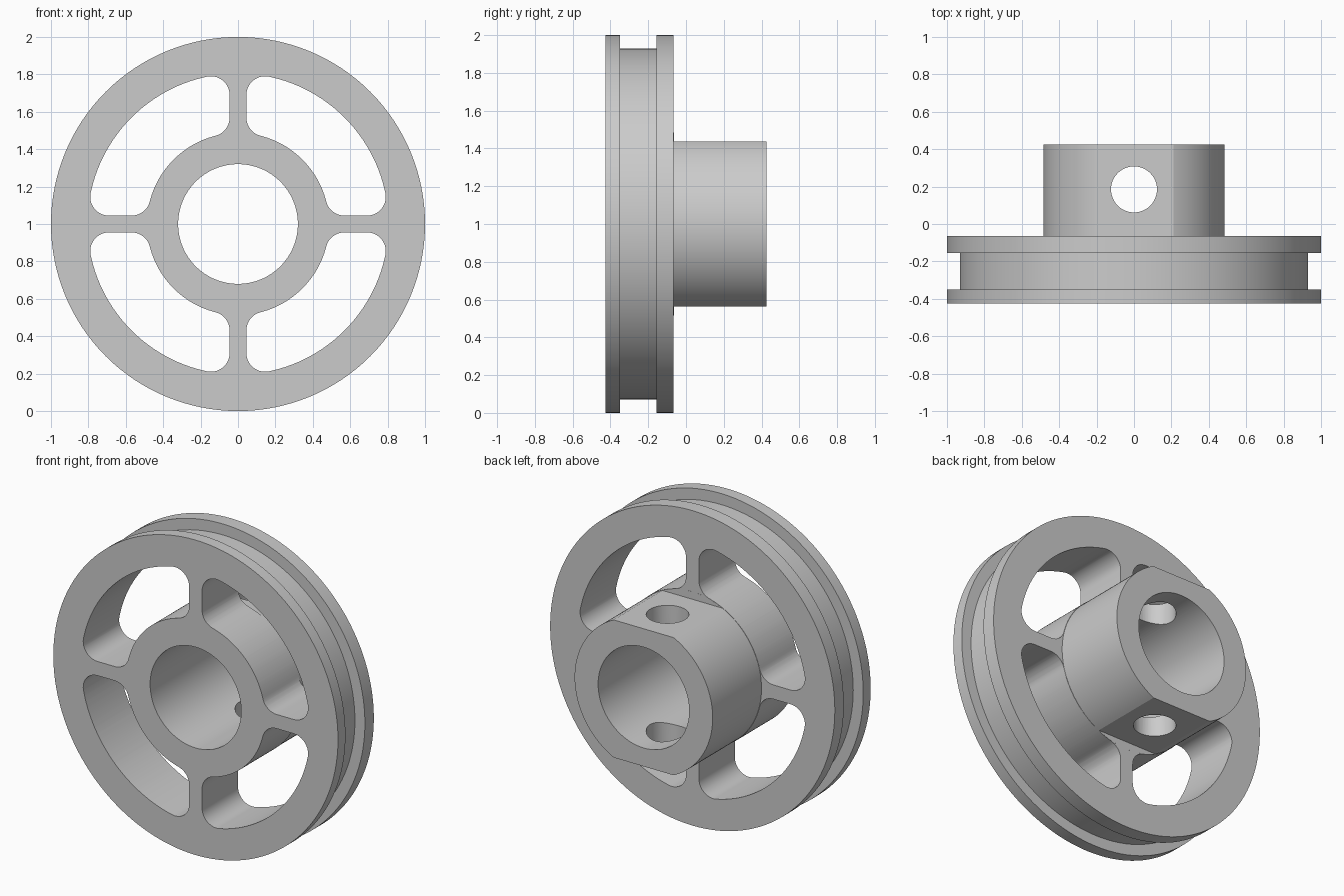
import bpy, bmesh
from math import sin, cos, pi, sqrt, asin, radians
from mathutils import Vector, Matrix

if "Cube" in bpy.data.objects:
    bpy.data.objects.remove(bpy.data.objects["Cube"])

RIM, GROOVE, HUB, BORE = 1.0, 0.93, 0.485, 0.32
FRONT, DISC_BACK, HUB_BACK = -0.425, -0.065, 0.425
FLAT = 0.437          # height of the hub flats above the axis
AXIS = Vector((0, 0, 1))

grey = bpy.data.materials.new("plain_grey")
grey.use_nodes = True
colour = (0.6, 0.6, 0.6, 1)
grey.diffuse_color = colour
grey.node_tree.nodes["Principled BSDF"].inputs["Base Color"].default_value = colour


def make(name, bm):
    bmesh.ops.recalc_face_normals(bm, faces=bm.faces)
    mesh = bpy.data.meshes.new(name)
    bm.to_mesh(mesh)
    bm.free()
    mesh.materials.append(grey)
    obj = bpy.data.objects.new(name, mesh)
    bpy.context.collection.objects.link(obj)
    return obj


def lathe(name, profile, steps=128):
    """Revolve a closed (radius, y) profile about the wheel axis."""
    bm = bmesh.new()
    rings = []
    for i in range(steps):
        a = 2 * pi * i / steps
        rings.append([bm.verts.new((r * cos(a), y, 1 + r * sin(a))) for r, y in profile])
    n = len(profile)
    for i in range(steps):
        a, b = rings[i], rings[(i + 1) % steps]
        for j in range(n):
            k = (j + 1) % n
            bm.faces.new((a[j], a[k], b[k], b[j]))
    return make(name, bm)


def arc(cx, cz, r, a0, a1, n):
    return [(cx + r * cos(a0 + (a1 - a0) * i / n), cz + r * sin(a0 + (a1 - a0) * i / n))
            for i in range(n + 1)]


def window_outline(inner=HUB + 0.002, outer=0.805, half=0.045, f=0.1):
    """Quarter-ring opening between two spokes, with rounded corners."""
    c = half + f
    ro, ri = outer - f, inner + f
    ao, ai = asin(c / ro), asin(c / ri)
    zo, zi = sqrt(ro * ro - c * c), sqrt(ri * ri - c * c)
    pts = arc(zo, c, f, -pi / 2, ao, 10)
    pts += arc(0, 0, outer, ao, pi / 2 - ao, 28)[1:-1]
    pts += arc(c, zo, f, pi / 2 - ao, pi, 10)
    pts += arc(c, zi, f, pi, 1.5 * pi - ai, 10)
    pts += arc(0, 0, inner, pi / 2 - ai, ai, 28)[1:-1]
    pts += arc(zi, c, f, pi + ai, 1.5 * pi, 10)
    return pts


def cut(target, cutter):
    cutter.hide_render = True
    mod = target.modifiers.new("cut", "BOOLEAN")
    mod.operation, mod.solver, mod.object = "DIFFERENCE", "EXACT", cutter
    bpy.context.view_layer.objects.active = target
    bpy.ops.object.modifier_apply(modifier=mod.name)
    bpy.data.objects.remove(cutter)


# Grooved rim, disc and bored hub in one turned body
pulley = lathe("pulley_wheel", [
    (BORE, FRONT), (RIM, FRONT), (RIM, -0.35), (GROOVE, -0.35),
    (GROOVE, -0.155), (RIM, -0.155), (RIM, DISC_BACK),
    (HUB, DISC_BACK), (HUB, HUB_BACK), (BORE, HUB_BACK)])

# Four windows leave the spokes standing
bm = bmesh.new()
for q in range(4):
    turn = Matrix.Rotation(q * pi / 2, 3, "Y")
    verts = [bm.verts.new(turn @ Vector((x, FRONT - 0.05, z)) + AXIS)
             for x, z in window_outline()]
    face = bm.faces.new(verts)
    ext = bmesh.ops.extrude_face_region(bm, geom=[face])["geom"]
    bmesh.ops.translate(bm, vec=(0, DISC_BACK - FRONT + 0.1, 0),
                        verts=[v for v in ext if isinstance(v, bmesh.types.BMVert)])
cut(pulley, make("window_cutter", bm))

# Flats above and below on the hub
bm = bmesh.new()
start, end, thick = DISC_BACK + 0.0005, HUB_BACK + 0.1, 0.2
for side in (-1, 1):
    place = Matrix.Translation((0, (start + end) / 2, 1 + side * (FLAT + thick / 2)))
    bmesh.ops.create_cube(bm, size=1, matrix=place @ Matrix.Diagonal((1, end - start, thick, 1)))
cut(pulley, make("flat_cutter", bm))

# Cross hole through both flats
bm = bmesh.new()
bmesh.ops.create_cone(bm, cap_ends=True, segments=48, radius1=0.123, radius2=0.123,
                      depth=1.4, matrix=Matrix.Translation((0, 0.185, 1)))
cut(pulley, make("cross_hole_cutter", bm))

# Smooth curved walls, crisp edges
bpy.ops.object.select_all(action="DESELECT")
pulley.select_set(True)
bpy.context.view_layer.objects.active = pulley
bpy.ops.object.shade_smooth_by_angle(angle=radians(20))
